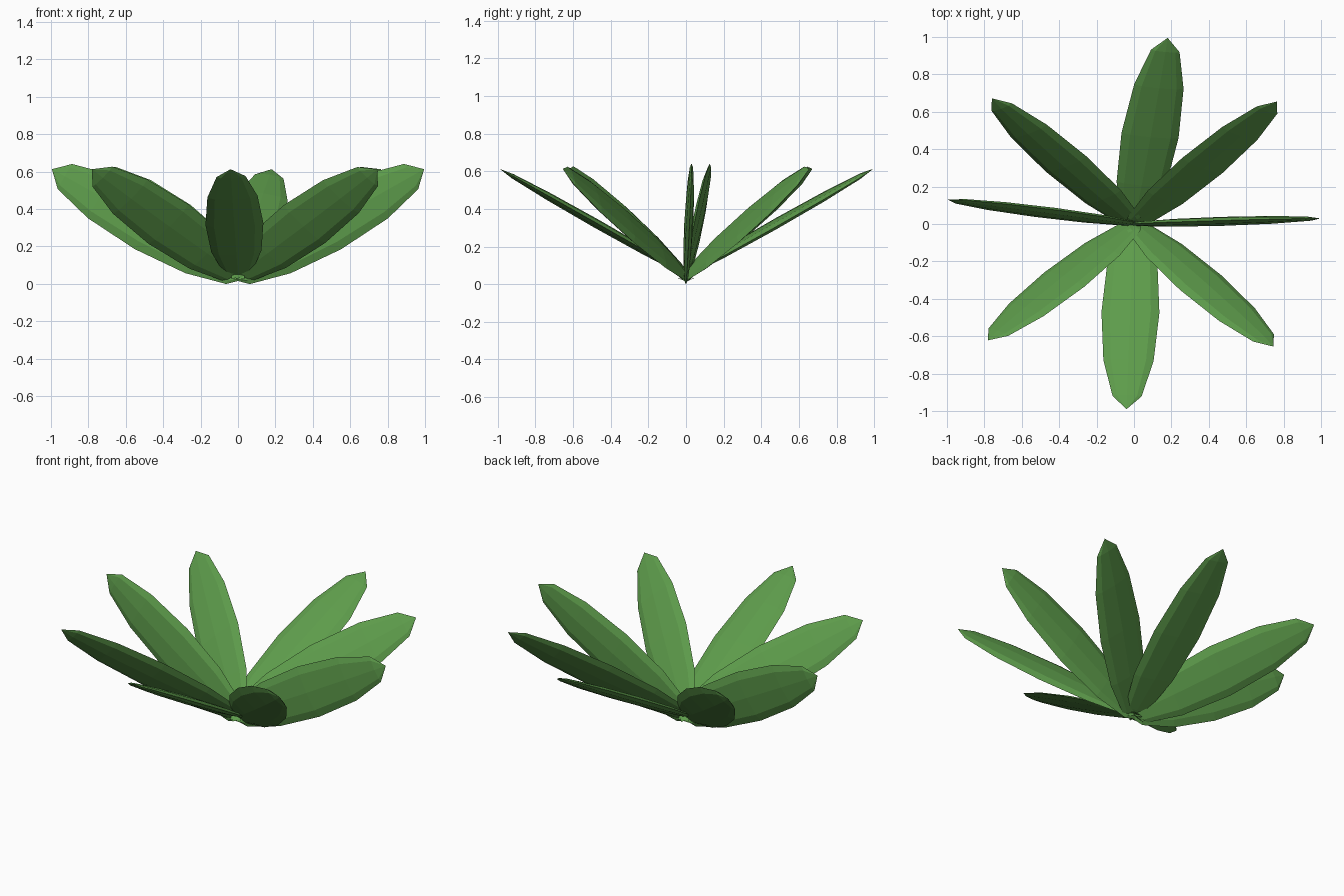
import bpy, bmesh
from mathutils import Vector, Matrix

if "Cube" in bpy.data.objects:
    bpy.data.objects.remove(bpy.data.objects["Cube"])

green = bpy.data.materials.new("leaf green")
green.diffuse_color = (0.11, 0.33, 0.07, 1)
green.use_nodes = True
green.node_tree.nodes["Principled BSDF"].inputs["Base Color"].default_value = green.diffuse_color

# Leaf tips (x, y, z), spread in a ring around the base
TIPS = {
    "right": (0.995, 0.03, 0.613),
    "back_right": (0.765, 0.655, 0.613),
    "back": (0.18, 0.995, 0.613),
    "back_left": (-0.76, 0.672, 0.613),
    "left": (-0.995, 0.13, 0.613),
    "front_left": (-0.78, -0.622, 0.613),
    "front": (-0.04, -0.99, 0.613),
    "front_right": (0.745, -0.655, 0.613),
}


def leaf(name, tip):
    """Flattened low-poly ellipsoid swung from upright towards its tip."""
    tip = Vector(tip)
    out = Vector((tip.x, tip.y, 0)).normalized()
    base = Vector((0, 0, 0.027)) - out * 0.045
    axis = tip - base
    turn = Vector((0, 0, 1)).rotation_difference(axis).to_matrix().to_4x4()
    size = Matrix.Diagonal((0.155, 0.024, axis.length / 2, 1))
    bm = bmesh.new()
    bmesh.ops.create_uvsphere(bm, u_segments=8, v_segments=6, radius=1)
    bm.transform(Matrix.Translation((tip + base) / 2) @ turn @ size)
    mesh = bpy.data.meshes.new(name)
    bm.to_mesh(mesh)
    bm.free()
    mesh.materials.append(green)
    bpy.context.collection.objects.link(bpy.data.objects.new(name, mesh))


for side, tip in TIPS.items():
    leaf("leaf_" + side, tip)
